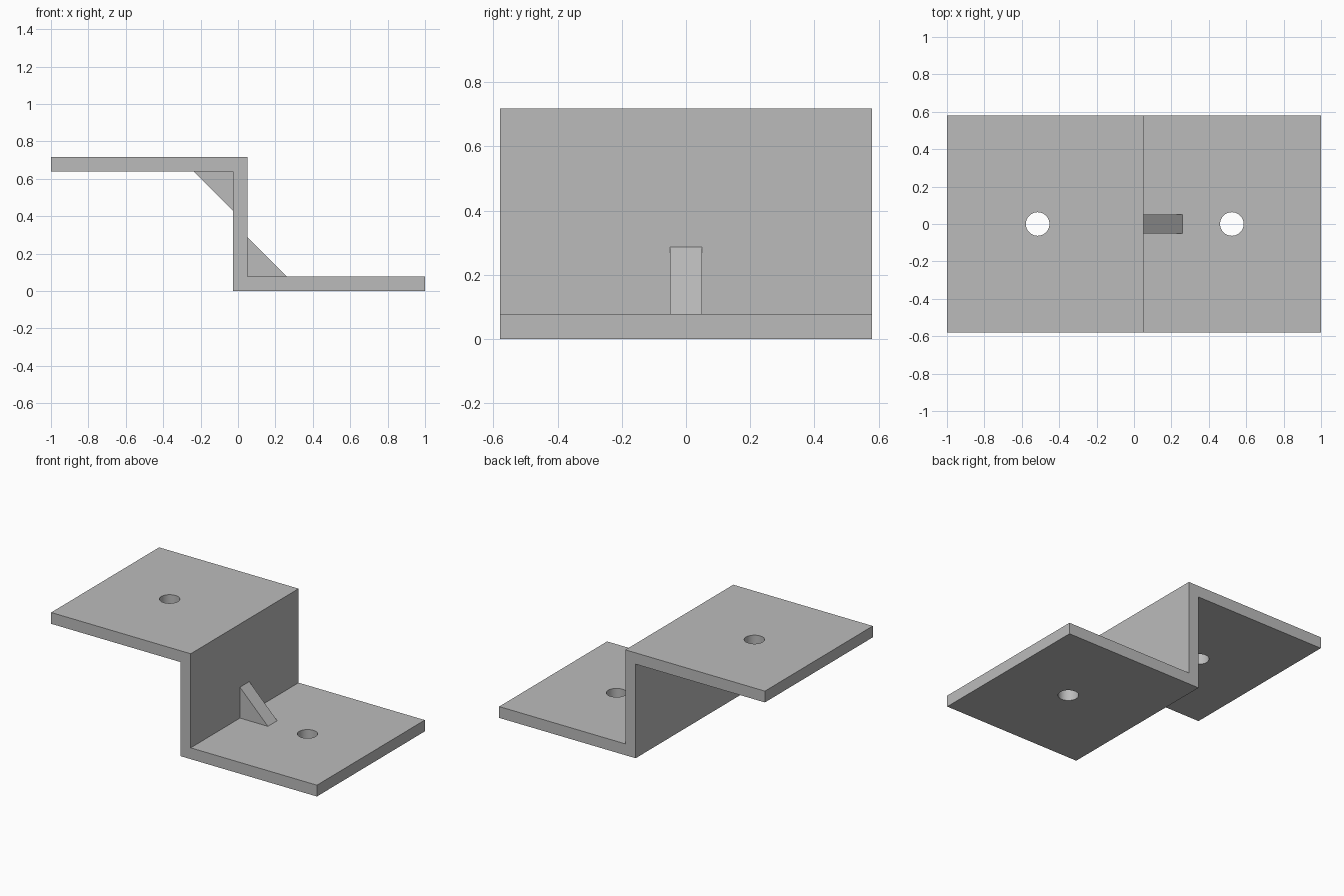
import bpy
import bmesh

if "Cube" in bpy.data.objects:
    bpy.data.objects.remove(bpy.data.objects["Cube"], do_unlink=True)

# Main dimensions
HALF_DEPTH = 0.58
HEIGHT = 0.717
THICK = 0.077
WEB_LEFT, WEB_RIGHT = -0.027, 0.05
LOWER_TOP = THICK
UPPER_BOTTOM = HEIGHT - THICK
GUSSET = 0.21
HOLE_RADIUS = 0.063

# Single grey metal
grey = bpy.data.materials.new("grey metal")
grey.use_nodes = True
grey.diffuse_color = (0.5, 0.5, 0.5, 1)
grey.node_tree.nodes["Principled BSDF"].inputs["Base Color"].default_value = (0.5, 0.5, 0.5, 1)


def extrude_profile(name, points, half_depth):
    """Extrude an xz outline along y, centred on y = 0."""
    bm = bmesh.new()
    face = bm.faces.new([bm.verts.new((x, -half_depth, z)) for x, z in points])
    result = bmesh.ops.extrude_face_region(bm, geom=[face])
    moved = [v for v in result["geom"] if isinstance(v, bmesh.types.BMVert)]
    bmesh.ops.translate(bm, verts=moved, vec=(0, 2 * half_depth, 0))
    bmesh.ops.recalc_face_normals(bm, faces=bm.faces[:])
    mesh = bpy.data.meshes.new(name)
    bm.to_mesh(mesh)
    bm.free()
    mesh.materials.append(grey)
    obj = bpy.data.objects.new(name, mesh)
    bpy.context.collection.objects.link(obj)
    return obj


def drill(target, x, z):
    """Cut a vertical round hole through one flange."""
    bpy.ops.mesh.primitive_cylinder_add(vertices=48, radius=HOLE_RADIUS,
                                        depth=THICK * 3, location=(x, 0, z))
    cutter = bpy.context.object
    cutter.hide_render = True
    cutter.data.materials.append(grey)
    mod = target.modifiers.new("hole", 'BOOLEAN')
    mod.operation = 'DIFFERENCE'
    mod.solver = 'EXACT'
    mod.object = cutter
    bpy.context.view_layer.objects.active = target
    bpy.ops.object.modifier_apply(modifier=mod.name)
    bpy.data.objects.remove(cutter, do_unlink=True)


# Stepped plate: upper flange, upright web, lower flange
bracket = extrude_profile("stepped_bracket", [
    (-1, UPPER_BOTTOM), (WEB_LEFT, UPPER_BOTTOM), (WEB_LEFT, 0), (1, 0),
    (1, LOWER_TOP), (WEB_RIGHT, LOWER_TOP), (WEB_RIGHT, HEIGHT), (-1, HEIGHT),
], HALF_DEPTH)

# Bolt holes
drill(bracket, -0.515, HEIGHT - THICK / 2)
drill(bracket, 0.523, THICK / 2)

# Triangular gussets in both inside corners
for name, x, z, side in (("lower_gusset", WEB_RIGHT, LOWER_TOP, 1),
                         ("upper_gusset", WEB_LEFT, UPPER_BOTTOM, -1)):
    extrude_profile(name, [(x, z), (x + side * GUSSET, z), (x, z + side * GUSSET)], 0.05)

# Round hole walls, crisp plate edges
bpy.ops.object.select_all(action='DESELECT')
bracket.select_set(True)
bpy.context.view_layer.objects.active = bracket
bpy.ops.object.shade_smooth_by_angle()
